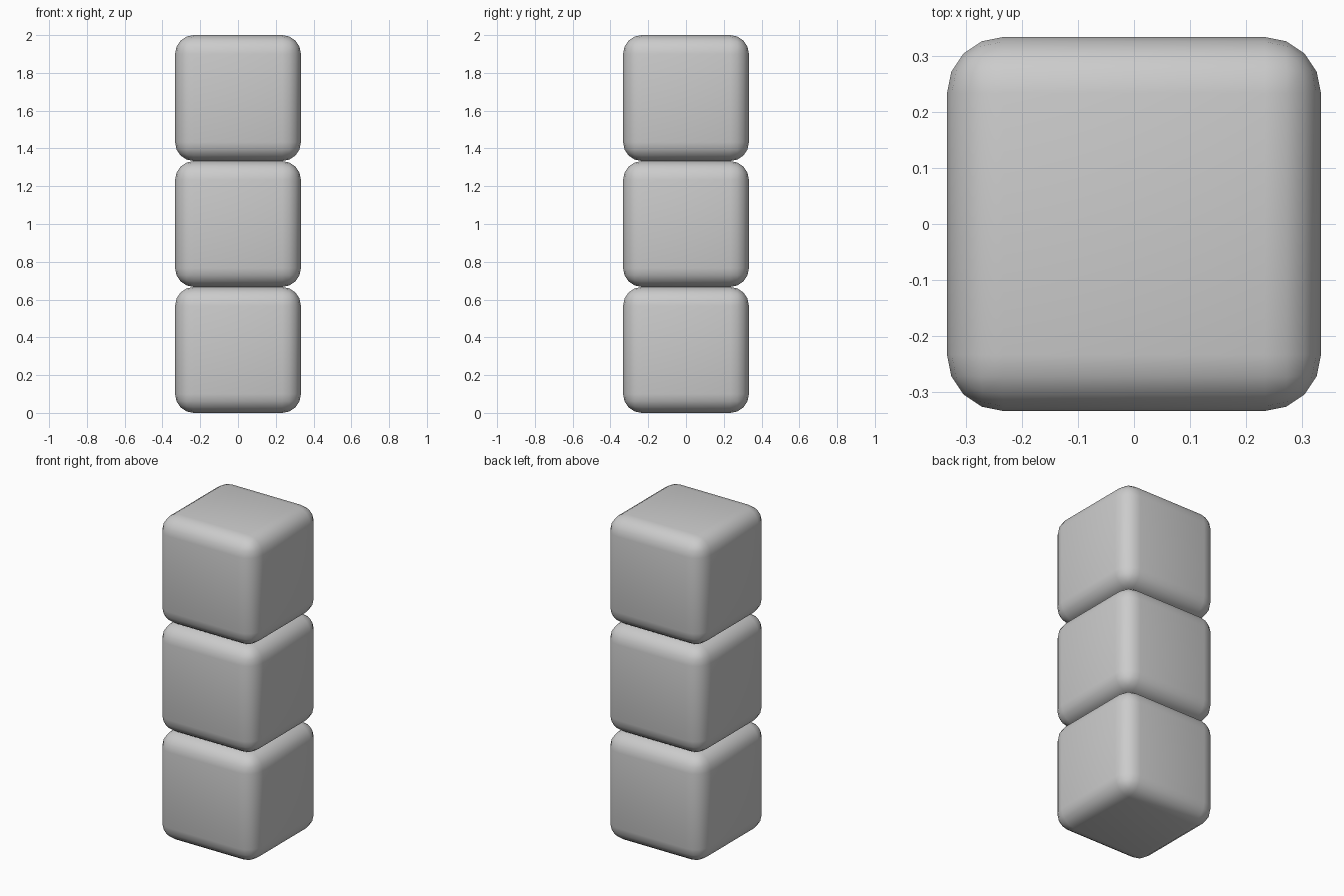
import bpy

if "Cube" in bpy.data.objects:
    bpy.data.objects.remove(bpy.data.objects["Cube"])

SIDE = 2 / 3      # edge length of one block
RADIUS = 0.1      # rounded edge radius


def rounded_block(name, z):
    """Cube with rounded, smooth-shaded edges, centred at height z."""
    bpy.ops.mesh.primitive_cube_add(size=SIDE, location=(0, 0, z))
    block = bpy.context.object
    block.name = name
    bevel = block.modifiers.new("rounded_edges", "BEVEL")
    bevel.width = RADIUS
    bevel.segments = 4
    bevel.limit_method = "NONE"
    bpy.ops.object.modifier_apply(modifier=bevel.name)
    bpy.ops.object.shade_smooth()
    return block


# Three blocks stacked on top of each other
for i, name in enumerate(("bottom_block", "middle_block", "top_block")):
    rounded_block(name, SIDE * (i + 0.5))
